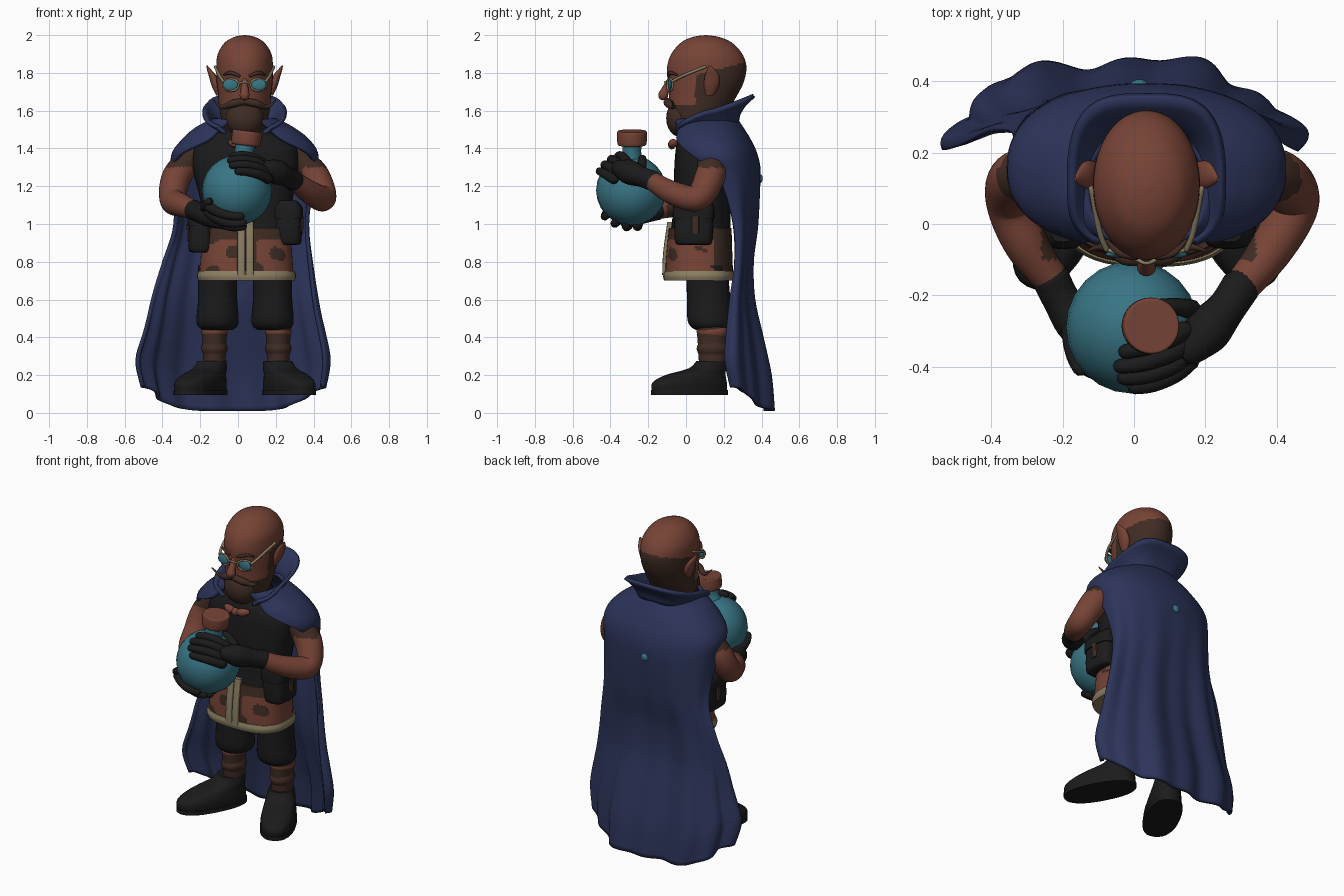
import bpy, bmesh, math
from mathutils import Vector

if "Cube" in bpy.data.objects:
    bpy.data.objects.remove(bpy.data.objects["Cube"])

def material(name, r, g, b):
    m = bpy.data.materials.new(name)
    m.diffuse_color = (r, g, b, 1)
    m.use_nodes = True
    m.node_tree.nodes["Principled BSDF"].inputs["Base Color"].default_value = m.diffuse_color
    return m

SKIN = material("rust skin", .185, .057, .037)
NAVY = material("navy cloth", .025, .034, .1)
BLACK = material("black leather", .011, .011, .011)
TEAL = material("teal glass", .04, .18, .235)
BROWN = material("dark brown", .05, .025, .017)
TAN = material("tan trim", .25, .205, .12)
CX = .035                                   # centre line of the body

def spline(keys, k):
    """Catmull-Rom resampling of equal-length tuples."""
    out = []
    for i in range(len(keys) - 1):
        a, b, c, d = keys[max(i-1, 0)], keys[i], keys[i+1], keys[min(i+2, len(keys)-1)]
        for j in range(k):
            t = j / k
            out.append([q + .5*t*(r-p + t*(2*p-5*q+4*r-s + t*(3*(q-r)+s-p)))
                        for p, q, r, s in zip(a, b, c, d)])
    return out + [list(keys[-1])]

def loft(name, rings, mat, closed=True):
    bm = bmesh.new()
    vs = [[bm.verts.new(p) for p in ring] for ring in rings]
    n = len(vs[0])
    for a, b in zip(vs, vs[1:]):
        for j in range(n if closed else n - 1):
            bm.faces.new((a[j], a[(j+1) % n], b[(j+1) % n], b[j]))
    if closed:
        bm.faces.new(vs[0][::-1])
        bm.faces.new(vs[-1])
    bmesh.ops.recalc_face_normals(bm, faces=bm.faces)
    for f in bm.faces:
        f.smooth = len(f.verts) == 4
    me = bpy.data.meshes.new(name)
    bm.to_mesh(me)
    bm.free()
    me.materials.append(mat)
    ob = bpy.data.objects.new(name, me)
    bpy.context.collection.objects.link(ob)
    return ob

def power(v, p):
    return math.copysign(abs(v) ** p, v)

def stack(name, keys, mat, p=1, k=4, n=32, loc=(0, 0, 0), turn=0):
    """Rings (z, cx, cy, rx, ry) piled up along z; p < 1 makes them boxier."""
    rings = []
    for z, cx, cy, rx, ry in spline(keys, k):
        rx, ry = max(rx, .002), max(ry, .002)
        rings.append([(cx + rx*power(math.cos(a), p), cy + ry*power(math.sin(a), p), z)
                      for a in (math.tau*j/n for j in range(n))])
    ob = loft(name, rings, mat)
    ob.location, ob.rotation_euler.z = loc, turn
    return ob

def limb(name, keys, mat, k=5, n=16):
    """Round tube through (x, y, z, radius) points with rounded ends."""
    pts = spline(keys, k)
    P = [Vector(q[:3]) for q in pts]
    u, rings = Vector((.31, .52, .79)), []
    for i, c in enumerate(P):
        d = (P[min(i+1, len(P)-1)] - P[max(i-1, 0)]).normalized()
        u = (u - d*u.dot(d)).normalized()
        w, r = d.cross(u), max(pts[i][3], .002)
        steps = [(0, 1)]
        if i == 0:
            steps = [(-.9, .3), (-.6, .75), (0, 1)]
        elif i == len(P) - 1:
            steps = [(0, 1), (.6, .75), (.9, .3)]
        for o, s in steps:
            rings.append([c + d*r*o + (u*math.cos(a) + w*math.sin(a))*r*s
                          for a in (math.tau*j/n for j in range(n))])
    return loft(name, rings, mat)

def blob(name, loc, size, mat):
    ks = [math.pi*(i/12 - .5) for i in range(13)]
    return stack(name, [(loc[2] + size[2]*math.sin(a), loc[0], loc[1],
                 size[0]*math.cos(a), size[1]*math.cos(a)) for a in ks], mat, k=1, n=24)

def paint(ob, mat, rule):
    ob.data.materials.append(mat)
    for f in ob.data.polygons:
        if rule(f.center):
            f.material_index = 1

# Head with fringe and beard coloured by region
head = stack("head", [(1.44, CX, .02, .03, .03), (1.47, CX, .04, .08, .09), (1.53, CX, .06, .115, .135),
    (1.6, CX, .07, .132, .155), (1.68, CX, .09, .14, .18), (1.75, CX, .105, .148, .2),
    (1.83, CX, .11, .15, .21), (1.9, CX, .11, .142, .188), (1.96, CX, .108, .105, .135),
    (1.99, CX, .105, .055, .07), (2.0, CX, .105, .005, .005)], SKIN, k=8, n=72)
paint(head, BROWN, lambda c: c.z < 1.63 or (c.y > .05 and c.z < 1.79 + .25*(c.y - .05)))
blob("beard", (CX, -.03, 1.56), (.1, .075, .1), BROWN)
limb("nose", [(CX, -.085, 1.76, .016), (CX, -.105, 1.72, .02), (CX, -.122, 1.68, .027)], SKIN)
for s in (-1, 1):
    X = lambda d: CX + s*d
    stack("ear", [(1.68, X(.14), .125, .01, .02), (1.73, X(.15), .135, .024, .04),
        (1.785, X(.17), .138, .02, .038), (1.815, X(.187), .132, .012, .022),
        (1.84, X(.2), .125, .003, .005)], SKIN, n=16)
    limb("moustache", [(X(0), -.098, 1.65, .017), (X(.06), -.095, 1.638, .021),
        (X(.12), -.065, 1.62, .011), (X(.165), -.075, 1.655, .003)], BROWN)
    limb("eyebrow", [(X(.03), -.093, 1.785, .009), (X(.075), -.082, 1.8, .01),
        (X(.11), -.048, 1.79, .005)], BROWN)
    # Spectacles
    blob("lens", (X(.073), -.085, 1.737), (.042, .011, .032), TEAL)
    limb("lens_rim", [(X(.073 + .042*math.cos(a)), -.085 + .015*math.cos(a), 1.737 + .033*math.sin(a), .006)
        for a in (math.tau*j/12 for j in range(13))], TAN, k=1, n=8)
    limb("spectacle_arm", [(X(.112), -.072, 1.755, .008), (X(.132), -.02, 1.783, .008),
        (X(.155), .1, 1.832, .008)], TAN, n=8)
limb("spectacle_bridge", [(CX-.03, -.098, 1.745, .006), (CX, -.11, 1.752, .006),
    (CX+.03, -.098, 1.745, .006)], TAN, n=8)

# Torso, tunic and trim
stack("vest", [(.9, .045, .075, .23, .16), (1.1, .045, .085, .24, .152), (1.3, .04, .09, .28, .152),
    (1.42, .04, .09, .26, .14), (1.5, CX, .09, .13, .11), (1.56, CX, .09, .1, .1)], BLACK, p=.85)
tunic = stack("tunic", [(.72, .045, .07, .25, .18), (.82, .045, .07, .243, .176),
    (.98, .045, .075, .232, .166)], SKIN, p=.75, k=16, n=144)
paint(tunic, BROWN, lambda c: abs(c.x-.045) < .055 or c.z > .92 or c.y > .15
      or math.sin(c.x*27 + 2.2)*math.sin(c.z*33 + c.y*14) > .4)
stack("tunic_hem", [(.7, .045, .07, .255, .186), (.725, .045, .07, .262, .191),
    (.75, .045, .07, .254, .184)], TAN, p=.75, n=48)
for x in (.017, .062):
    stack("placket", [(.73, x, -.11, .02, .016), (.85, x, -.107, .02, .014), (1.01, x, -.085, .02, .014)],
          TAN, p=.4, n=16)

# Belt pouches with flaps
for x, y, z, w in ((.265, .04, 1.01, .072), (-.2, .04, .97, .062)):
    stack("pouch", [(z-.12, x, y, w*.7, .08), (z-.095, x, y, w, .1), (z+.07, x, y, w*.93, .1),
        (z+.1, x, y, w*.7, .08)], BLACK, p=.55)
    stack("pouch_flap", [(z+.02, x, y, w*1.08, .11), (z+.08, x, y, w*1.05, .108),
        (z+.115, x, y, w*.6, .09)], BLACK, p=.55)
    side = math.copysign(w, x)
    stack("pouch_strap", [(z-.06, x+side, y+.01, .008, .018), (z+.03, x+side, y+.01, .01, .018)],
          BROWN, p=.4, k=2, n=16)

# Legs and shoes
for s, tx, sx in ((-1, -.108, -.125), (1, .183, .213)):
    stack("trouser_leg", [(.44, tx, .13, .08, .08), (.46, tx, .13, .105, .108), (.5, tx, .125, .112, .118),
        (.6, tx, .12, .104, .115), (.78, tx, .11, .105, .11)], BLACK)
    stack("shin", [(.22, sx, .14, .062, .07), (.33, sx, .14, .06, .075), (.46, sx, .135, .07, .08)], BROWN)
    for z in (.34, .43):
        stack("shin_wrap", [(z-.035, sx, .14, .058, .07), (z, sx, .14, .07, .084),
            (z+.035, sx, .14, .06, .07)], BROWN if z < .4 else SKIN)
    place = dict(loc=(sx if s > 0 else sx-.015, .13, 0), turn=s*.48)
    stack("shoe", [(.11, 0, -.125, .095, .215), (.16, 0, -.125, .098, .213), (.2, 0, -.09, .09, .17),
        (.235, 0, -.02, .082, .1), (.275, 0, .005, .072, .078)], BLACK, p=.85, **place)
    stack("shoe_sole", [(.095, 0, -.125, .102, .22), (.12, 0, -.125, .102, .22)], BLACK, p=.85, k=1, **place)

# Round flask, neck and stopper
F = Vector((-.005, -.29, 1.178))
blob("flask", F, (.186, .186, .186), TEAL)
limb("flask_neck", [(.02, -.288, 1.33, .06), (.032, -.287, 1.38, .05), (.04, -.286, 1.43, .052)], TEAL, n=24)
cork = stack("stopper", [(-.04, 0, 0, .066, .066), (-.03, 0, 0, .077, .077), (.03, 0, 0, .079, .079),
    (.038, 0, 0, .07, .07)], SKIN, loc=(.045, -.286, 1.455))
cork.rotation_euler.y = .12

# Arms
arms = [("left_arm", [(.3, .13, 1.36, .068), (.4, .13, 1.26, .08), (.45, .06, 1.14, .07),
         (.385, -.07, 1.165, .062), (.29, -.19, 1.235, .048)]),
        ("right_arm", [(-.24, .13, 1.36, .068), (-.325, .13, 1.25, .077), (-.345, .06, 1.13, .07),
         (-.3, -.06, 1.1, .062), (-.22, -.17, 1.07, .047)])]
for name, pts in arms:
    arm = limb(name, pts, SKIN, k=12, n=32)
    paint(arm, BROWN, lambda c: c.z > 1.3 or (c.y < .07 and abs(c.x-.04) < .3 and c.y > -.1))

# Gloved hands: fingers follow the flask surface between two directions
def finger(a, b, r, lift=.01):
    a, b = Vector(a).normalized(), Vector(b).normalized()
    limb("glove_finger", [(*(F + a.lerp(b, t).normalized()*(.186+lift)), r*(1.1-.3*t))
                          for t in (0, .35, .7, 1)], BLACK, k=4, n=12)

upper = [((.75, -.05, .65), (-.1, -.35, .93)), ((.8, -.2, .55), (-.17, -.55, .8)),
         ((.8, -.35, .45), (-.12, -.72, .67)), ((.8, -.45, .3), (.03, -.83, .5)),
         ((.85, .25, .45), (.4, .3, .85))]
lower = [((-.75, -.5, -.45), (.1, -.7, -.7)), ((-.75, -.25, -.6), (.17, -.45, -.88)),
         ((-.7, 0, -.7), (.17, -.15, -.98)), ((-.65, .2, -.75), (.1, .15, -.98)),
         ((-.85, .1, -.5), (-.75, -.6, -.3))]
for a, b in upper + lower:
    finger(a, b, .026)
limb("left_glove", [(.3, -.175, 1.228, .055), (.26, -.235, 1.25, .054), (.205, -.3, 1.275, .066),
    (.165, -.35, 1.295, .047)], BLACK)
limb("right_glove", [(-.235, -.15, 1.075, .054), (-.205, -.21, 1.06, .053), (-.155, -.285, 1.045, .06),
    (-.1, -.31, 1.015, .043)], BLACK)

# Cape: arcs (z, cx, half width, cy, depth, opening angle), with folds growing downward
levels = [(1.55, CX, .16, .1, .165, 155), (1.505, CX, .25, .12, .175, 150), (1.44, .04, .33, .13, .205, 143),
    (1.36, .036, .38, .15, .22, 115), (1.25, .03, .365, .195, .19, 95), (1.0, .02, .345, .25, .12, 90),
    (.8, 0, .38, .26, .08, 90), (.6, -.015, .42, .24, .105, 92), (.4, -.02, .455, .225, .165, 92),
    (.2, -.03, .485, .22, .215, 92), (.01, -.03, .46, .24, .215, 90)]
rings = []
for z, cx, a, cy, b, ang in spline(levels, 5):
    row, t = [], max(0, min(1, (1.3 - z) / 1.1))
    for j in range(97):
        th = math.radians(ang) * (j/48 - 1)
        f = t*(.018*math.cos(6*th + 4) + .012*math.cos(13*th + z*2))
        lift = .13 * math.sin(th)**4 * max(0, 1 - z/.5)
        row.append((cx + (a+f)*math.sin(th), cy + (b+f)*power(math.cos(th), .85 + .15*t), z + lift))
    rings.append(row)
cape = loft("cape", rings, NAVY, closed=False)

# Flared stand-up collar, low at the throat
rings = []
for i in range(7):
    t, row = i/6, []
    for j in range(81):
        th = math.radians(150) * (j/40 - 1)
        s, c = math.sin(th), math.cos(th)
        b = .17 + .09*t*t if c > 0 else .165
        row.append((CX + (.15+.065*t)*power(s, .6), .1 + b*power(c, .65),
                    1.51 + .03*c + t*(.085 + .055*power(c, .7))))
    rings.append(row)
collar = loft("collar", rings, NAVY, closed=False)
for ob in (cape, collar):
    mod = ob.modifiers.new("thickness", "SOLIDIFY")
    mod.thickness, mod.offset = .022, 0

# Small gem on the back of the cape
blob("cape_gem", (.015, .392, 1.24), (.024, .014, .024), TEAL)

# Bow clasp at the throat
blob("clasp_knot", (CX, -.075, 1.42), (.025, .02, .025), SKIN)
for s in (-1, 1):
    limb("clasp_bow", [(CX, -.07, 1.42, .012), (CX + s*.04, -.07, 1.425, .024),
        (CX + s*.07, -.06, 1.43, .018)], SKIN)
